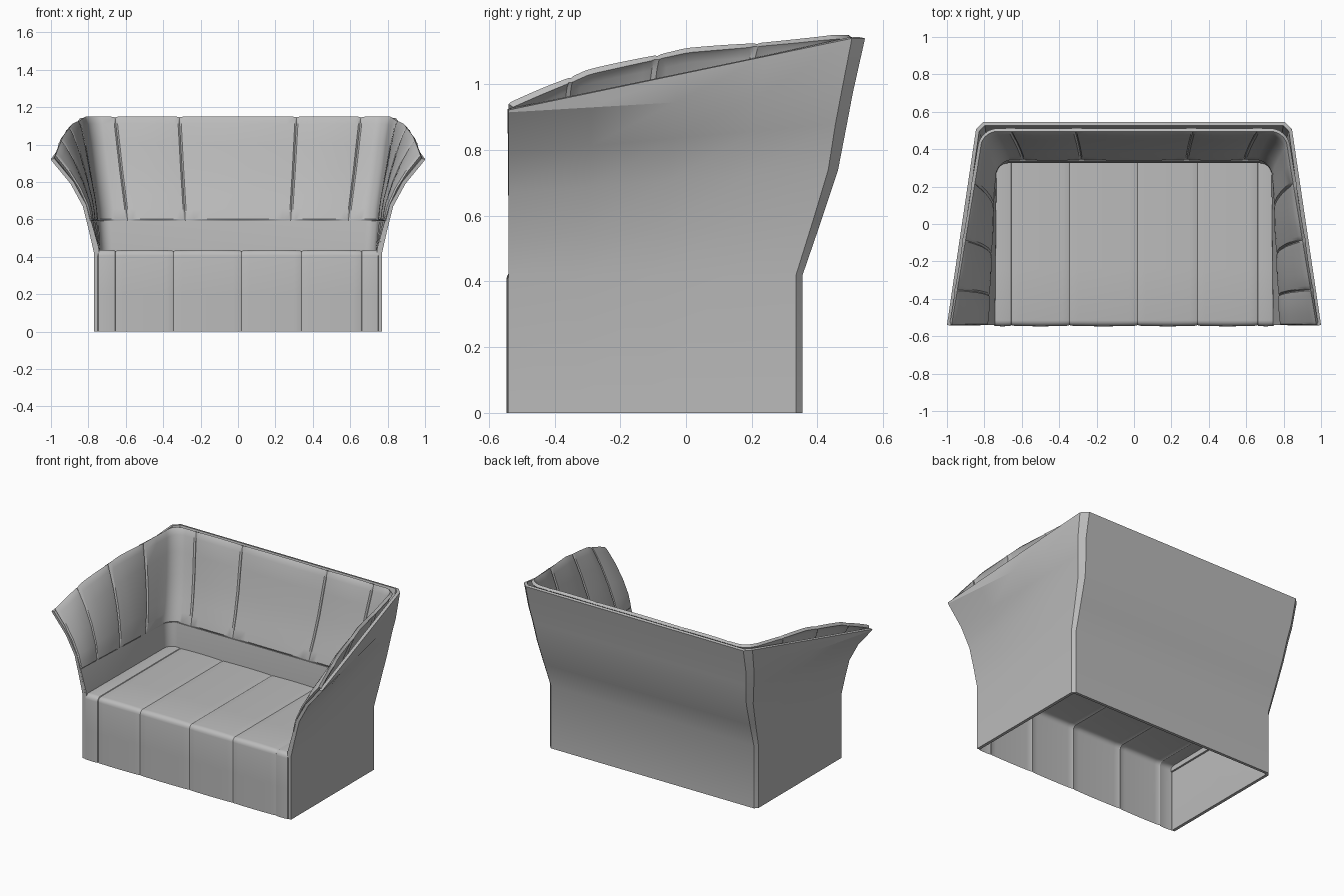
import bpy, bmesh, math

if "Cube" in bpy.data.objects:
    bpy.data.objects.remove(bpy.data.objects["Cube"], do_unlink=True)

grey = bpy.data.materials.new("plain_grey")
grey.use_nodes = True
grey.diffuse_color = (0.5, 0.5, 0.5, 1)
grey.node_tree.nodes["Principled BSDF"].inputs["Base Color"].default_value = (0.5, 0.5, 0.5, 1)

FRONT = -0.54


def lerp(a, b, t):
    return a + (b - a) * t


def table(points, x):
    """Piecewise linear lookup through (x, value) pairs."""
    for (x0, v0), (x1, v1) in zip(points, points[1:]):
        if x <= x1:
            return lerp(v0, v1, max(0, (x - x0) / (x1 - x0)))
    return points[-1][1]


def loft(name, rows, thickness=0, flip=False, angle=30):
    """Skin a grid of points, optionally thickened behind its faces."""
    bm = bmesh.new()
    grid = [[bm.verts.new(p) for p in row] for row in rows]
    for low, high in zip(grid, grid[1:]):
        for i in range(len(low) - 1):
            face = [low[i], low[i + 1], high[i + 1], high[i]]
            bm.faces.new(face[::-1] if flip else face)
    mesh = bpy.data.meshes.new(name)
    bm.to_mesh(mesh)
    bm.free()
    mesh.materials.append(grey)
    obj = bpy.data.objects.new(name, mesh)
    bpy.context.collection.objects.link(obj)
    bpy.ops.object.select_all(action='DESELECT')
    obj.select_set(True)
    bpy.context.view_layer.objects.active = obj
    if thickness:
        mod = obj.modifiers.new("thickness", 'SOLIDIFY')
        mod.thickness = thickness
        mod.offset = -1
        bpy.ops.object.modifier_apply(modifier=mod.name)
    bpy.ops.object.shade_smooth_by_angle(angle=math.radians(angle))
    return obj


def panels(breaks, steps):
    """Columns over padded panels as (position, puff); puff is 0 on the seams."""
    out = []
    for a, b in zip(breaks, breaks[1:]):
        edge = min(0.03, 0.012 / (b - a))
        out += [(a, 0), (lerp(a, b, edge), 0.55)]
        for k in range(1, steps):
            t = k / steps
            out.append((lerp(a, b, t), 0.55 + 0.45 * math.sin(math.pi * t)))
        out.append((lerp(a, b, 1 - edge), 0.55))
    return out + [(breaks[-1], 0)]


def around(u, xf, xr, yb, r, inset=0):
    """Plan point on a U: 0-1 arm, 1-2 corner, 2-3 half back, then mirrored."""
    side = 1
    if u > 3:
        u, side = 6 - u, -1
    a = min(max(u - 1, 0), 1) * math.pi / 2
    x = lerp(xr - r, 0, max(u - 2, 0)) + r * math.cos(a)
    y = yb - r + r * math.sin(a)
    if u < 1:
        x, y = lerp(xf, xr, u), lerp(FRONT, yb - r, u)
    return side * (x - inset * math.cos(a)), y - inset * math.sin(a)


# Outer shell: front x, front z, rear x, rear z, back y, corner cut
levels = [
    (0.77, 0.0, 0.77, 0.0, 0.355, 0.02),
    (0.77, 0.42, 0.77, 0.42, 0.355, 0.02),
    (0.795, 0.53, 0.785, 0.58, 0.41, 0.025),
    (0.83, 0.67, 0.80, 0.74, 0.463, 0.03),
    (0.895, 0.79, 0.82, 0.88, 0.49, 0.035),
    (0.998, 0.915, 0.835, 0.975, 0.508, 0.035),
    (1.0, 0.922, 0.845, 1.14, 0.545, 0.04),
]
rows = []
for xf, zf, xr, zr, yb, cut in levels:
    row = []
    for u in [0, 0.25, 0.5, 0.75, 1, 2, 3, 4, 5, 5.25, 5.5, 5.75, 6]:
        x, y = around(u, xf, xr, yb, cut)
        row.append((x, y, lerp(zf, zr, min(u, 6 - u, 1))))
    rows.append(row)
loft("outer_shell", rows, thickness=0.02, angle=22)

# Padded arm and back cushions in one run with sewn seams
top_line = [(-0.54, 0.94), (-0.3, 1.04), (0, 1.105), (0.25, 1.125), (0.45, 1.145)]
front_x = [(0, 0.785), (0.25, 0.81), (0.5, 0.85), (0.75, 0.905), (1, 0.975)]
rear_x = [(0, 0.745), (0.5, 0.785), (1, 0.82)]
back_y = [(0, 0.345), (0.25, 0.395), (0.5, 0.435), (1, 0.495)]
half = [0, 0.2, 0.48, 0.8, 2.1, 2.57]
columns = panels(half + [6 - u for u in reversed(half)], 12)
rows = []
for v, swell in [(0, 0), (0.02, 0.6), (0.12, 0.9), (0.25, 1), (0.5, 1),
                 (0.75, 1), (0.93, 0.9), (0.98, 0.5), (1, 0)]:
    row = []
    for u, puff in columns:
        x, y = around(u, table(front_x, v), table(rear_x, v), table(back_y, v),
                      0.09, 0.016 * swell * puff)
        top = table(top_line, y if v > 0.9 else lerp(y, y + 0.1, u > 1 and u < 5))
        row.append((x, y, lerp(0.59, top + 0.006 * puff, v)))
    rows.append(row)
loft("back_and_arm_cushions", rows, thickness=0.02, flip=True)

# Plain band between the seat and the cushions
band = [k / 4 for k in range(4)] + [1 + k / 8 for k in range(9)] + [3]
band += [6 - u for u in reversed(band[:-1])]
rows = []
for z, xf, xr, yb in [(0.40, 0.74, 0.735, 0.325), (0.45, 0.745, 0.735, 0.325),
                      (0.592, 0.785, 0.745, 0.338)]:
    rows.append([(*around(u, xf, xr, yb, 0.06), z) for u in band])
loft("lower_back_band", rows, thickness=0.012, flip=True)

# Seat: front panel turning over into the top, open underneath
columns = panels([-0.75, -0.655, -0.345, 0.02, 0.34, 0.66, 0.75], 8)
profile = [(0, 0, 0)]
profile += [(0, 0.2, 0), (0, 0.405, 0)]
profile += [(0.025 - 0.025 * math.cos(a), 0.405 + 0.025 * math.sin(a), a)
            for a in (math.pi / 8 * k for k in range(1, 5))]
profile += [(0.3, 0.43, math.pi / 2), (0.6, 0.43, math.pi / 2), (0.87, 0.43, math.pi / 2)]
rows = []
for depth, z, a in profile:
    rows.append([(x, FRONT + depth - 0.007 * puff * math.cos(a),
                  z + 0.007 * puff * math.sin(a)) for x, puff in columns])
loft("seat", rows)
